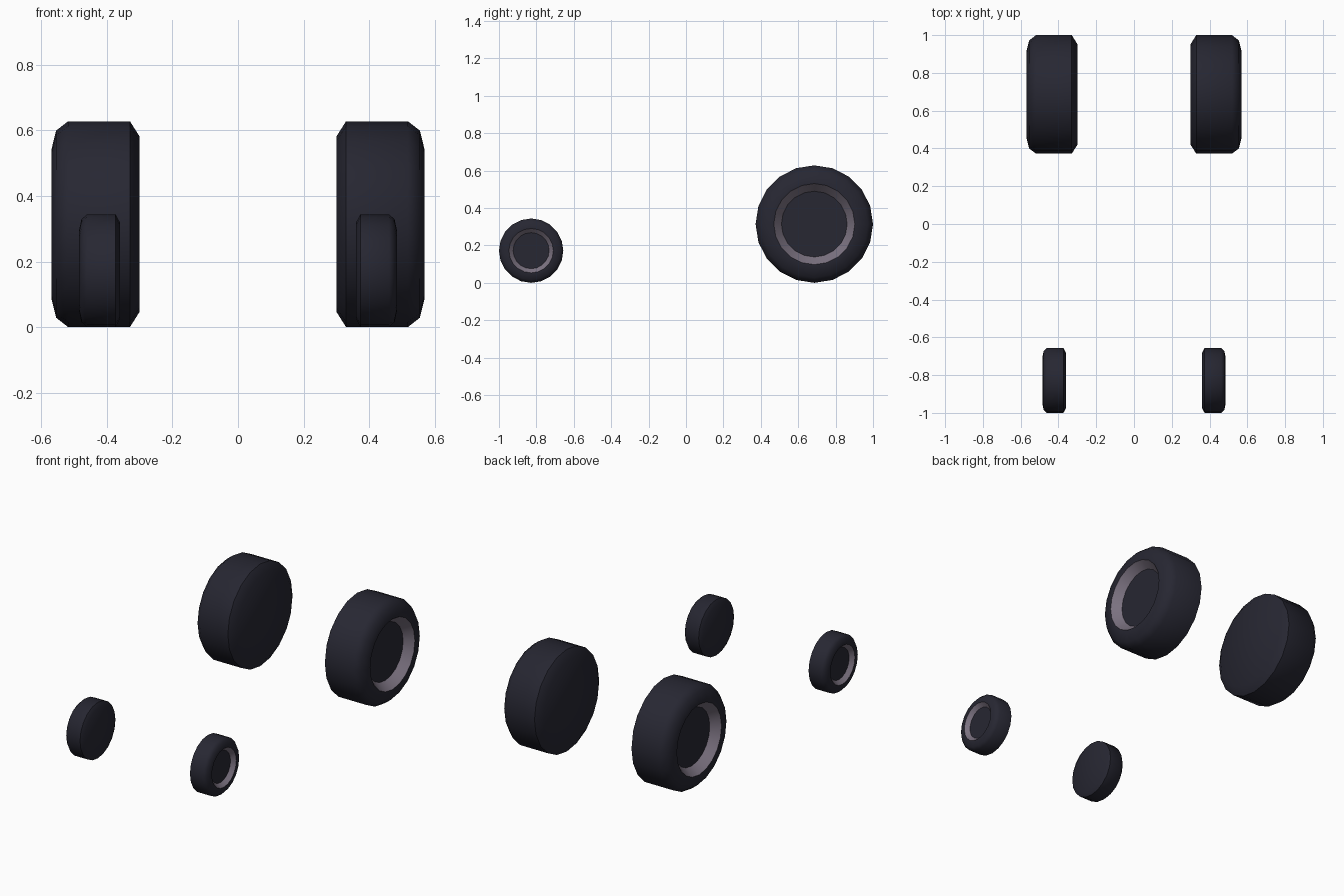
import bpy, bmesh
from math import sin, cos, tau, radians

cube = bpy.data.objects.get("Cube")
if cube:
    bpy.data.objects.remove(cube)


def make_material(name, rgb):
    mat = bpy.data.materials.new(name)
    mat.use_nodes = True
    mat.diffuse_color = (*rgb, 1)
    mat.node_tree.nodes["Principled BSDF"].inputs["Base Color"].default_value = (*rgb, 1)
    return mat


rubber = make_material("dark_rubber", (0.02, 0.02, 0.032))
rim = make_material("grey_rim", (0.20, 0.17, 0.22))

SEGMENTS = 20
# Wheel section from inner to outer side: (offset across as part of width, part of radius)
PROFILE = [(0, 0.85), (0.11, 1), (0.81, 1), (0.945, 0.91), (1, 0.72), (1, 0.69), (0.81, 0.56)]
RIM_STRIP = len(PROFILE) - 2


def make_wheel(name, side, inner_x, width, radius, y):
    """Turned wheel with a closed inner face and a recessed hub outside."""
    bm = bmesh.new()
    rings = []
    for across, r in PROFILE:
        x = side * (across - 0.5) * width
        rings.append([bm.verts.new((x, r * radius * cos(tau * i / SEGMENTS),
                                    r * radius * sin(tau * i / SEGMENTS)))
                      for i in range(SEGMENTS)])
    # Tread, sidewall and rim bands
    for k, (a, b) in enumerate(zip(rings, rings[1:])):
        for i in range(SEGMENTS):
            j = (i + 1) % SEGMENTS
            face = bm.faces.new((a[i], a[j], b[j], b[i]))
            face.material_index = int(k == RIM_STRIP)
    # Inner disc and hub disc
    bm.faces.new(rings[0])
    bm.faces.new(rings[-1])
    bmesh.ops.recalc_face_normals(bm, faces=bm.faces)

    mesh = bpy.data.meshes.new(name)
    bm.to_mesh(mesh)
    bm.free()
    mesh.materials.append(rubber)
    mesh.materials.append(rim)
    obj = bpy.data.objects.new(name, mesh)
    obj.location = (side * (inner_x + width / 2), y, radius)
    bpy.context.collection.objects.link(obj)
    bpy.ops.object.select_all(action="DESELECT")
    obj.select_set(True)
    bpy.context.view_layer.objects.active = obj
    bpy.ops.object.shade_smooth_by_angle(angle=radians(44))


# Wide rear pair and narrow front pair
for side, label in ((1, "left"), (-1, "right")):
    make_wheel("rear_wheel_" + label, side, 0.30, 0.27, 0.314, 0.686)
    make_wheel("front_wheel_" + label, side, 0.36, 0.125, 0.172, -0.828)
